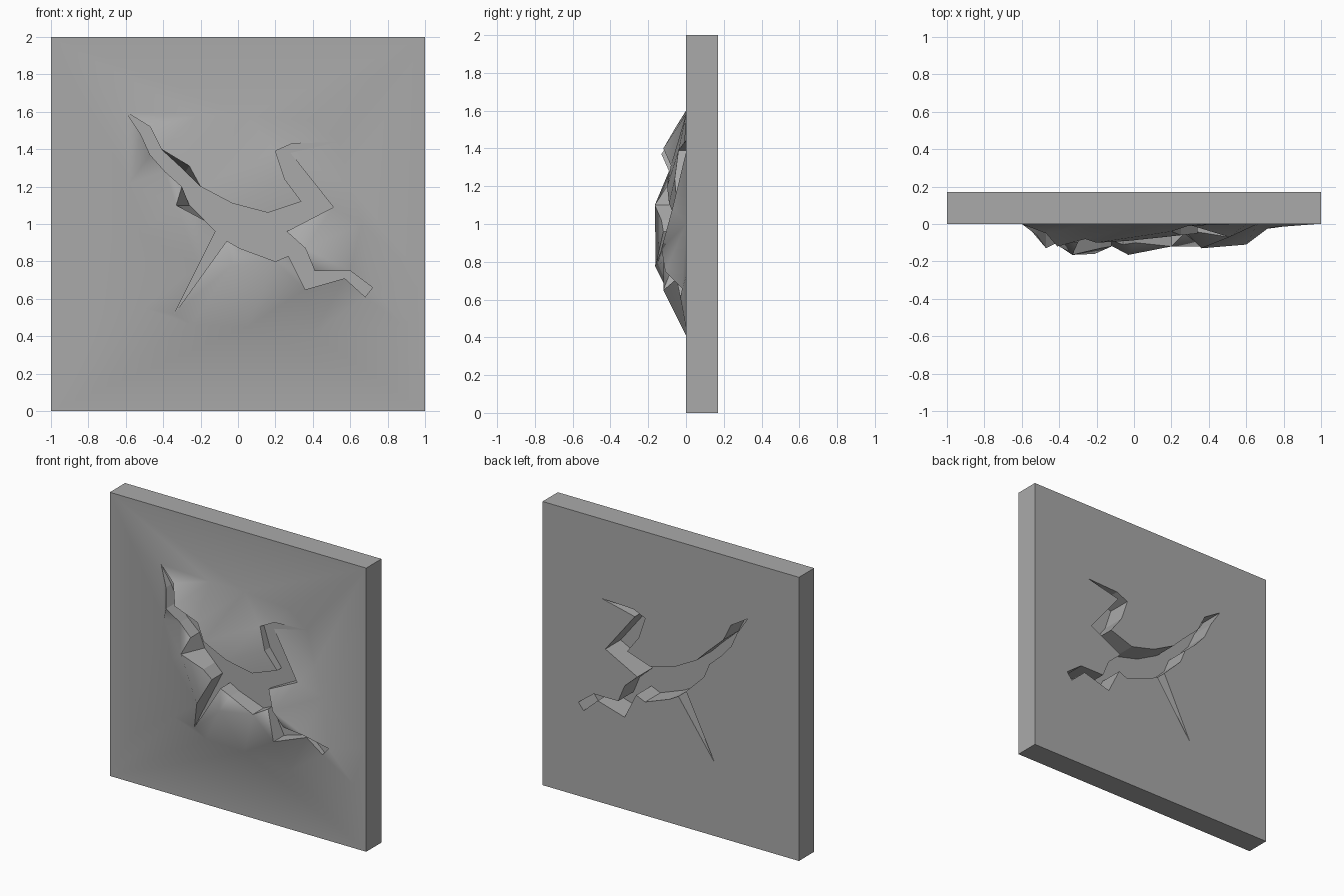
import bpy
import bmesh
from mathutils import Vector
from mathutils.geometry import delaunay_2d_cdt

default = bpy.data.objects.get("Cube")
if default:
    bpy.data.objects.remove(default)

THICK = 0.17

# Crack outline, clockwise seen from the front: x, z, how far the rim is pushed out
CRACK = [
    (-.60, 1.60, 0), (-.47, 1.52, .05), (-.41, 1.40, .12), (-.28, 1.28, .08),
    (-.20, 1.20, .10), (-.03, 1.11, .09), (.16, 1.06, .07), (.34, 1.12, .05),
    (.25, 1.24, .06), (.20, 1.39, .04), (.29, 1.43, .01), (.54, 1.44, 0),
    (.28, 1.38, 0), (.51, 1.09, .07), (.26, .96, .03), (.36, .87, .13),
    (.41, .75, .08), (.60, .75, .11), (.72, .66, .02), (.68, .61, .03),
    (.57, .71, .05), (.36, .65, .12), (.27, .83, .05), (.20, .80, .12),
    (.01, .87, .10), (-.06, .91, .11), (-.34, .52, 0), (-.21, .78, .16),
    (-.12, .96, .12), (-.18, 1.02, .13), (-.26, 1.10, .165), (-.30, 1.20, .10),
    (-.39, 1.28, .09), (-.47, 1.37, .13), (-.52, 1.48, .06),
]
# Rim points that lean out over the wall (index: sideways shift in x, z)
LEAN = {3: (.02, .03), 30: (-.07, 0)}

# Free bumps and the flat ring where the bulge dies out
BUMPS = [(-.03, .78, .165)]
RING = [(-.58, 1.22), (-.52, .95), (-.50, .55), (-.25, .46), (.05, .45),
        (.40, .41), (.90, .45), (.98, .72), (.66, 1.0), (.60, 1.2),
        (.40, 1.55), (.05, 1.58), (-.22, 1.58)]
SQUARE = [(-1, 0), (1, 0), (1, 2), (-1, 2)]

hole = [(x, z) for x, z, h in CRACK]
rim = []
for i, (x, z, h) in enumerate(CRACK):
    dx, dz = LEAN.get(i, (0, 0))
    rim.append((x + dx, z + dz, h))

bm = bmesh.new()


def add_face(points, smooth=False):
    face = bm.faces.new([bm.verts.new(p) for p in points])
    face.smooth = smooth


def triangulate(opening, extra=()):
    """Triangles of the square: returns points, those outside and inside the opening."""
    pts = [Vector(p[:2]) for p in [*SQUARE, *opening, *extra]]
    n = len(SQUARE)
    # The opening runs clockwise, so it is reversed to count as a filled face
    faces = [list(range(n)), list(reversed(range(n, n + len(opening))))]
    verts, _, tris, origin, _, owners = delaunay_2d_cdt(pts, [], faces, 1, 1e-5)
    outside = [t for t, o in zip(tris, owners) if 1 not in o]
    inside = [t for t, o in zip(tris, owners) if 1 in o]
    return verts, origin, outside, inside


def wall(near, far):
    """Band of quads between two closed loops of 3D points."""
    n = len(near)
    for i in range(n):
        j = (i + 1) % n
        quad = [far[i], far[j], near[j], near[i]]
        unique = [p for k, p in enumerate(quad) if p != quad[k - 1]]
        if len(unique) > 2:
            add_face(unique)


def at_depth(loop, y):
    return [(x, y, z) for x, z in loop]


# Bulging front surface around the crack
extra = BUMPS + [(x, z, 0) for x, z in RING]
heights = [0] * len(SQUARE) + [p[2] for p in rim] + [p[2] for p in extra]
verts, origin, outside, _ = triangulate(rim, extra)
for tri in outside:
    add_face([(verts[i].x, -heights[origin[i][0]] if origin[i] else 0, verts[i].y)
              for i in tri], smooth=True)

# Flat back with the matching opening, and the sheet inside the crack
verts, _, outside, inside = triangulate(hole)
for tri in outside:
    add_face([(verts[i].x, THICK, verts[i].y) for i in reversed(tri)])
for tri in inside:
    add_face([(verts[i].x, 0, verts[i].y) for i in tri])

# Slab sides, torn front rim and the crack walls behind the sheet
wall(at_depth(SQUARE, 0), at_depth(SQUARE, THICK))
wall([(x, -h, z) for x, z, h in rim], at_depth(hole, 0))
wall(at_depth(hole, 0), at_depth(hole, THICK))

bmesh.ops.remove_doubles(bm, verts=bm.verts, dist=1e-4)

mesh = bpy.data.meshes.new("cracked_wall_panel")
bm.to_mesh(mesh)
bm.free()
panel = bpy.data.objects.new("cracked_wall_panel", mesh)
bpy.context.collection.objects.link(panel)

# Plain grey plaster
grey = bpy.data.materials.new("plaster_grey")
grey.use_nodes = True
colour = (.4, .4, .4, 1)
grey.diffuse_color = colour
grey.node_tree.nodes["Principled BSDF"].inputs["Base Color"].default_value = colour
mesh.materials.append(grey)
